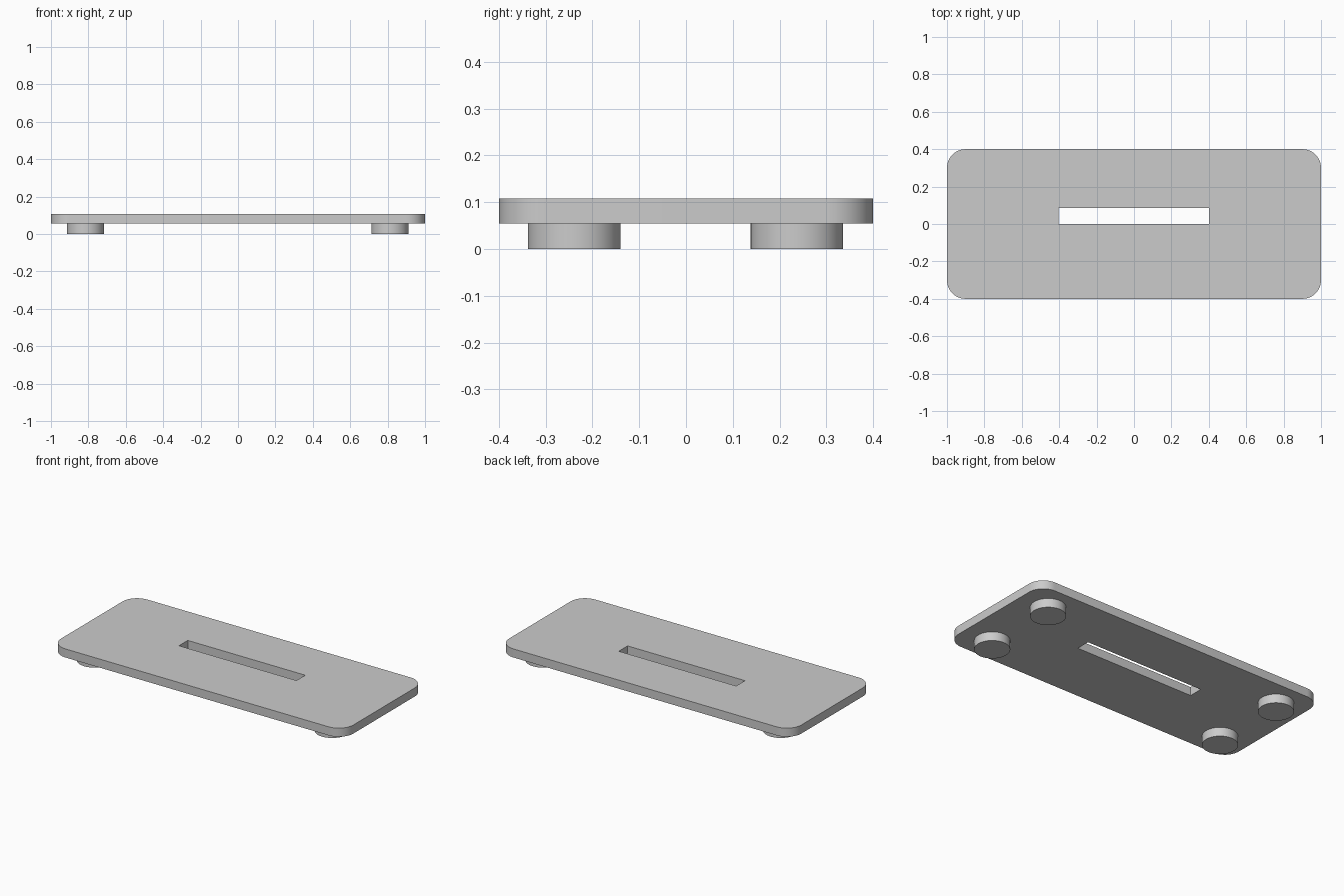
import bpy
import bmesh
from mathutils import Matrix, Vector

cube = bpy.data.objects.get("Cube")
if cube:
    bpy.data.objects.remove(cube, do_unlink=True)

FOOT_HEIGHT = 0.055
TOP = 0.108

grey = bpy.data.materials.new("light_grey")
grey.use_nodes = True
grey.diffuse_color = (0.6, 0.6, 0.6, 1)
grey.node_tree.nodes["Principled BSDF"].inputs["Base Color"].default_value = (0.6, 0.6, 0.6, 1)


def add_object(name, bm):
    mesh = bpy.data.meshes.new(name)
    bm.to_mesh(mesh)
    bm.free()
    mesh.materials.append(grey)
    obj = bpy.data.objects.new(name, mesh)
    bpy.context.collection.objects.link(obj)
    return obj


def block(name, low, high, corner_radius=0):
    low, high = Vector(low), Vector(high)
    bm = bmesh.new()
    matrix = Matrix.Translation((low + high) / 2) @ Matrix.Diagonal((high - low).to_4d())
    bmesh.ops.create_cube(bm, size=1, matrix=matrix)
    if corner_radius:
        upright = [e for e in bm.edges
                   if abs(e.verts[0].co.z - e.verts[1].co.z) > 0.01]
        bmesh.ops.bevel(bm, geom=upright, offset=corner_radius, segments=12,
                        profile=0.5, affect='EDGES')
    return add_object(name, bm)


def smooth(obj):
    bpy.ops.object.select_all(action='DESELECT')
    obj.select_set(True)
    bpy.context.view_layer.objects.active = obj
    bpy.ops.object.shade_smooth_by_angle()


# Rounded plate with an off-centre slot cut through it
plate = block("plate", (-1, -0.4, FOOT_HEIGHT), (1, 0.4, TOP), corner_radius=0.1)
cutter = block("slot_cutter", (-0.404, 0, 0), (0.4, 0.086, 0.2))
cutter.hide_render = True
cut = plate.modifiers.new("slot", 'BOOLEAN')
cut.operation = 'DIFFERENCE'
cut.solver = 'EXACT'
cut.object = cutter
bpy.context.view_layer.objects.active = plate
bpy.ops.object.modifier_apply(modifier=cut.name)
bpy.data.objects.remove(cutter, do_unlink=True)
smooth(plate)

# Four round feet
for side, x in (("left", 0.812), ("right", -0.815)):
    for end, y in (("front", -0.239), ("back", 0.237)):
        bm = bmesh.new()
        bmesh.ops.create_cone(bm, cap_ends=True, segments=48, radius1=0.099,
                              radius2=0.099, depth=FOOT_HEIGHT,
                              matrix=Matrix.Translation((x, y, FOOT_HEIGHT / 2)))
        smooth(add_object(f"{end}_{side}_foot", bm))
